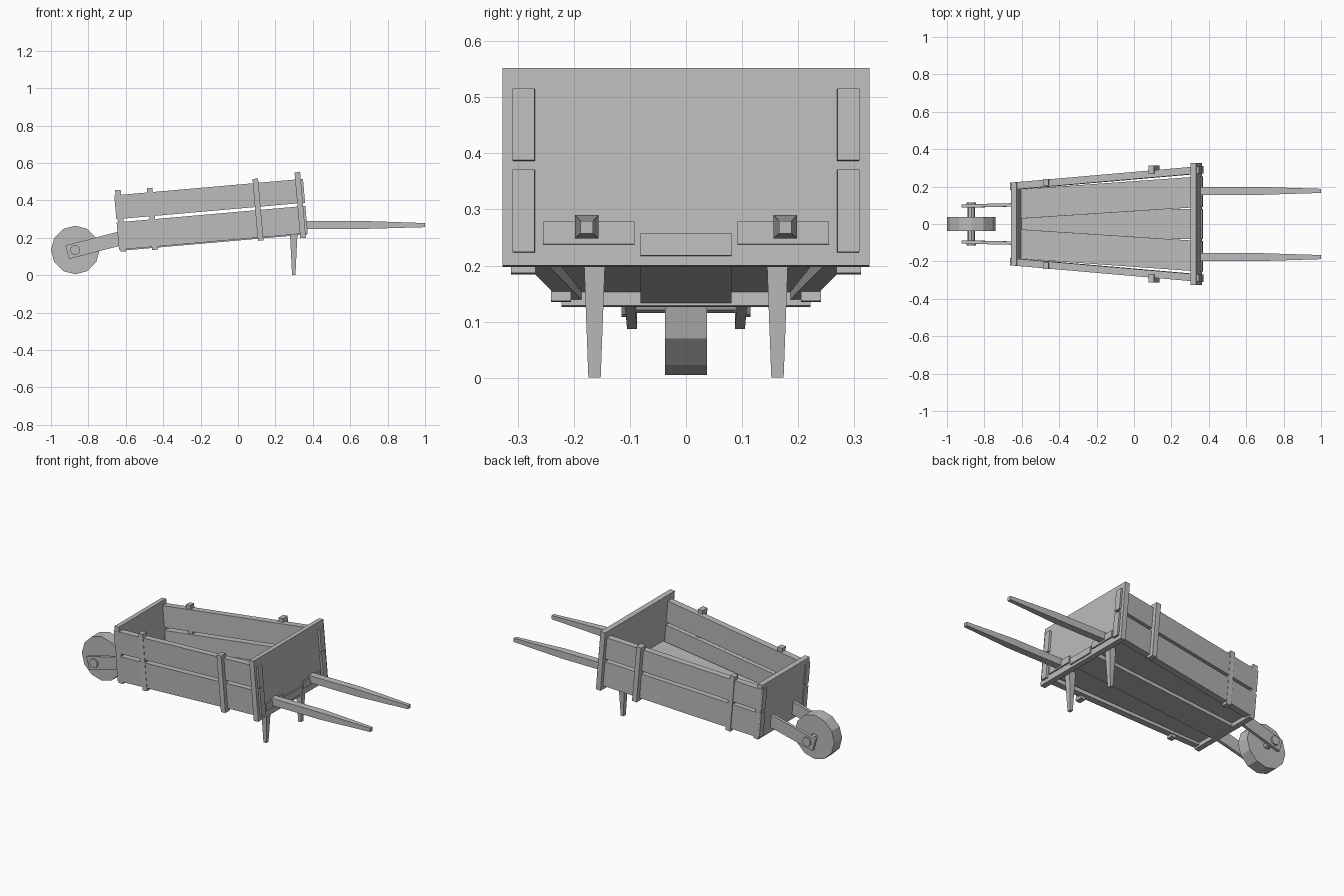
import bpy, bmesh
from math import radians
from mathutils import Matrix, Vector

cube = bpy.data.objects.get("Cube")
if cube:
    bpy.data.objects.remove(cube, do_unlink=True)

wood = bpy.data.materials.new("grey_wood")
wood.use_nodes = True
wood.diffuse_color = (0.5, 0.5, 0.5, 1)
wood.node_tree.nodes["Principled BSDF"].inputs["Base Color"].default_value = (0.5, 0.5, 0.5, 1)

AXLE = Vector((-0.87, 0, 0.135))
TILT = Matrix.Rotation(radians(-5), 4, 'Y')
ARM_TILT = Matrix.Translation(AXLE) @ Matrix.Rotation(radians(-14.5), 4, 'Y')


def finish(name, bm, matrix=None):
    """Turn a bmesh into a flat shaded wooden part."""
    if matrix:
        bm.transform(matrix)
    bmesh.ops.recalc_face_normals(bm, faces=bm.faces)
    mesh = bpy.data.meshes.new(name)
    bm.to_mesh(mesh)
    bm.free()
    mesh.materials.append(wood)
    obj = bpy.data.objects.new(name, mesh)
    bpy.context.collection.objects.link(obj)
    return obj


def loft(name, rings, matrix=None):
    """Join four-cornered rings into a closed beam."""
    bm = bmesh.new()
    loops = [[bm.verts.new(p) for p in ring] for ring in rings]
    for a, b in zip(loops, loops[1:]):
        for i in range(4):
            j = (i + 1) % 4
            bm.faces.new((a[i], a[j], b[j], b[i]))
    bm.faces.new(loops[0])
    bm.faces.new(loops[-1])
    return finish(name, bm, matrix)


def plank(name, x0, x1, ya, yb, z0, z1, matrix=TILT):
    """Plank whose y range goes from ya at x0 to yb at x1."""
    plan = [(x0, ya[0]), (x1, yb[0]), (x1, yb[1]), (x0, ya[1])]
    return loft(name, [[(x, y, z) for x, y in plan] for z in (z0, z1)], matrix)


def cylinder(name, radius, y0, y1, sides):
    bm = bmesh.new()
    bmesh.ops.create_cone(bm, cap_ends=True, segments=sides, radius1=radius,
                          radius2=radius, depth=abs(y1 - y0))
    place = Matrix.Translation(AXLE + Vector((0, (y0 + y1) / 2, 0)))
    return finish(name, bm, place @ Matrix.Rotation(radians(90), 4, 'X'))


CORNERS = ((-1, -1), (1, -1), (1, 1), (-1, 1))

# End boards and middle floor plank
plank("nose_board", -0.615, -0.585, (-0.222, 0.222), (-0.222, 0.222), 0.18, 0.51)
plank("tail_board", 0.349, 0.379, (-0.327, 0.327), (-0.327, 0.327), 0.168, 0.521)
plank("floor_middle", -0.6, 0.387, (-0.081, 0.081), (-0.081, 0.081), 0.185, 0.225)

# Wheel and axle
cylinder("wheel", 0.13, -0.037, 0.037, 12)
cylinder("axle", 0.02, -0.1, 0.1, 8)

for side, s in (("back", 1), ("front", -1)):
    def span(a, b):
        return (s * a, s * b)

    # Floor and side planks, widening toward the handles
    plank(side + "_floor", -0.6, 0.387, span(0.028, 0.185), span(0.092, 0.255), 0.205, 0.246)
    for level, z0, z1 in (("lower", 0.191, 0.338), ("upper", 0.355, 0.483)):
        plank(f"{side}_{level}_side", -0.622, 0.391, span(0.183, 0.221), span(0.27, 0.309), z0, z1)

    # Upright battens on the sides
    for label, x, a, b in (("nose", -0.43, 0.205, 0.241), ("tail", 0.137, 0.268, 0.312)):
        plank(f"{side}_{label}_batten", x - 0.015, x + 0.015, span(a, b), span(a, b), 0.174, 0.506)

    # Wheel arms and axle caps
    plank(side + "_wheel_arm", -0.045, 0.262, span(0.087, 0.105), span(0.094, 0.112),
          -0.038, 0.037, ARM_TILT)
    cylinder(side + "_axle_cap", 0.027, s * 0.09, s * 0.115, 10)

    # Tapered handle
    loft(side + "_handle", [[(x, s * 0.177 + r * u, z + r * v) for u, v in CORNERS]
                            for x, r, z in ((0.345, 0.021, 0.269), (0.68, 0.021, 0.269),
                                            (1.0, 0.011, 0.268))])

    # Tapered leg
    loft(side + "_leg", [[(0.298 + rx * u, s * 0.163 + ry * v, z) for u, v in CORNERS]
                         for z, rx, ry in ((0, 0.009, 0.011), (0.24, 0.021, 0.02))])
